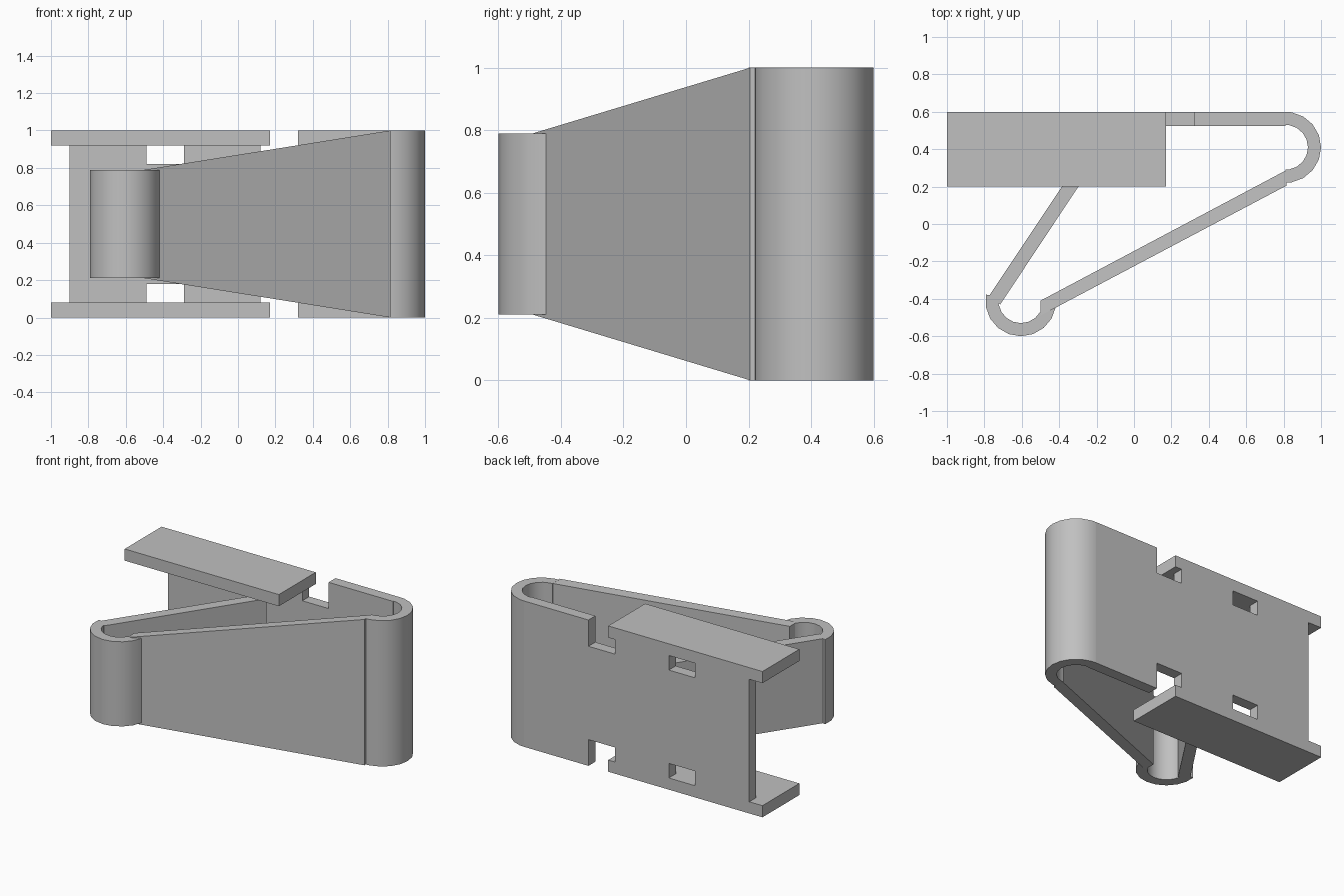
import bpy, bmesh, math

if "Cube" in bpy.data.objects:
    bpy.data.objects.remove(bpy.data.objects["Cube"], do_unlink=True)

grey = bpy.data.materials.new("plain grey")
grey.use_nodes = True
colour = (0.53, 0.53, 0.53, 1)
grey.diffuse_color = colour
grey.node_tree.nodes["Principled BSDF"].inputs["Base Color"].default_value = colour


def loft(name, low, high, smooth=False):
    """Solid between two matching outlines."""
    bm = bmesh.new()
    a = [bm.verts.new(p) for p in low]
    b = [bm.verts.new(p) for p in high]
    n = len(a)
    bm.faces.new(a)
    bm.faces.new(b)
    for i in range(n):
        j = (i + 1) % n
        bm.faces.new((a[i], a[j], b[j], b[i]))
    bmesh.ops.recalc_face_normals(bm, faces=bm.faces)
    mesh = bpy.data.meshes.new(name)
    bm.to_mesh(mesh)
    bm.free()
    mesh.materials.append(grey)
    ob = bpy.data.objects.new(name, mesh)
    bpy.context.collection.objects.link(ob)
    if smooth:
        bpy.ops.object.select_all(action='DESELECT')
        ob.select_set(True)
        bpy.context.view_layer.objects.active = ob
        bpy.ops.object.shade_smooth_by_angle(angle=math.radians(35))
    return ob


def upright(name, outline, half_height, smooth=False):
    """Plan outline raised evenly about mid height; half_height is a function of x."""
    return loft(name,
                [(x, y, 0.5 - half_height(x)) for x, y in outline],
                [(x, y, 0.5 + half_height(x)) for x, y in outline], smooth)


def bend(name, cx, cy, angles, half):
    """Curved strip of sheet, 0.12 to 0.19 from its centre."""
    def arc(r, steps):
        return [(cx + r * math.cos(math.radians(t)),
                 cy + r * math.sin(math.radians(t))) for t in steps]
    outline = arc(0.19, angles) + arc(0.12, angles[::-1])
    return upright(name, outline, lambda x: half, True)


# Back plate: upper edge with slot and notch, mirrored for the lower edge
top = [(-0.90, 0.92), (-0.49, 0.92), (-0.49, 0.82), (-0.29, 0.82), (-0.29, 0.92),
       (0.12, 0.92), (0.12, 0.82), (0.32, 0.82), (0.32, 1.0), (0.81, 1.0)]
edge = top + [(x, 1 - z) for x, z in reversed(top)]
loft("back_plate", [(x, 0.525, z) for x, z in edge], [(x, 0.60, z) for x, z in edge])

# Top and bottom flanges
flange = [(-1.0, 0.20), (0.17, 0.20), (0.17, 0.60), (-1.0, 0.60)]
for name, z in (("bottom_flange", 0.0), ("top_flange", 0.92)):
    loft(name, [(x, y, z) for x, y in flange], [(x, y, z + 0.08) for x, y in flange])

# Rounded bends
bend("large_bend", 0.81, 0.41, [90] + list(range(80, -81, -20)) + [-90], 0.5)
bend("small_bend", -0.605, -0.41, list(range(170, 351, 20)), 0.29)

# Long arm, tapering towards the small bend
upright("tapered_arm", [(-0.50, -0.49), (0.815, 0.205), (0.815, 0.288), (-0.50, -0.41)],
        lambda x: 0.29 + 0.21 * (x + 0.50) / 1.315)

# Short arm reaching back to the plate
upright("inner_arm", [(-0.775, -0.385), (-0.715, -0.43), (-0.115, 0.475), (-0.175, 0.515)],
        lambda x: 0.29)
